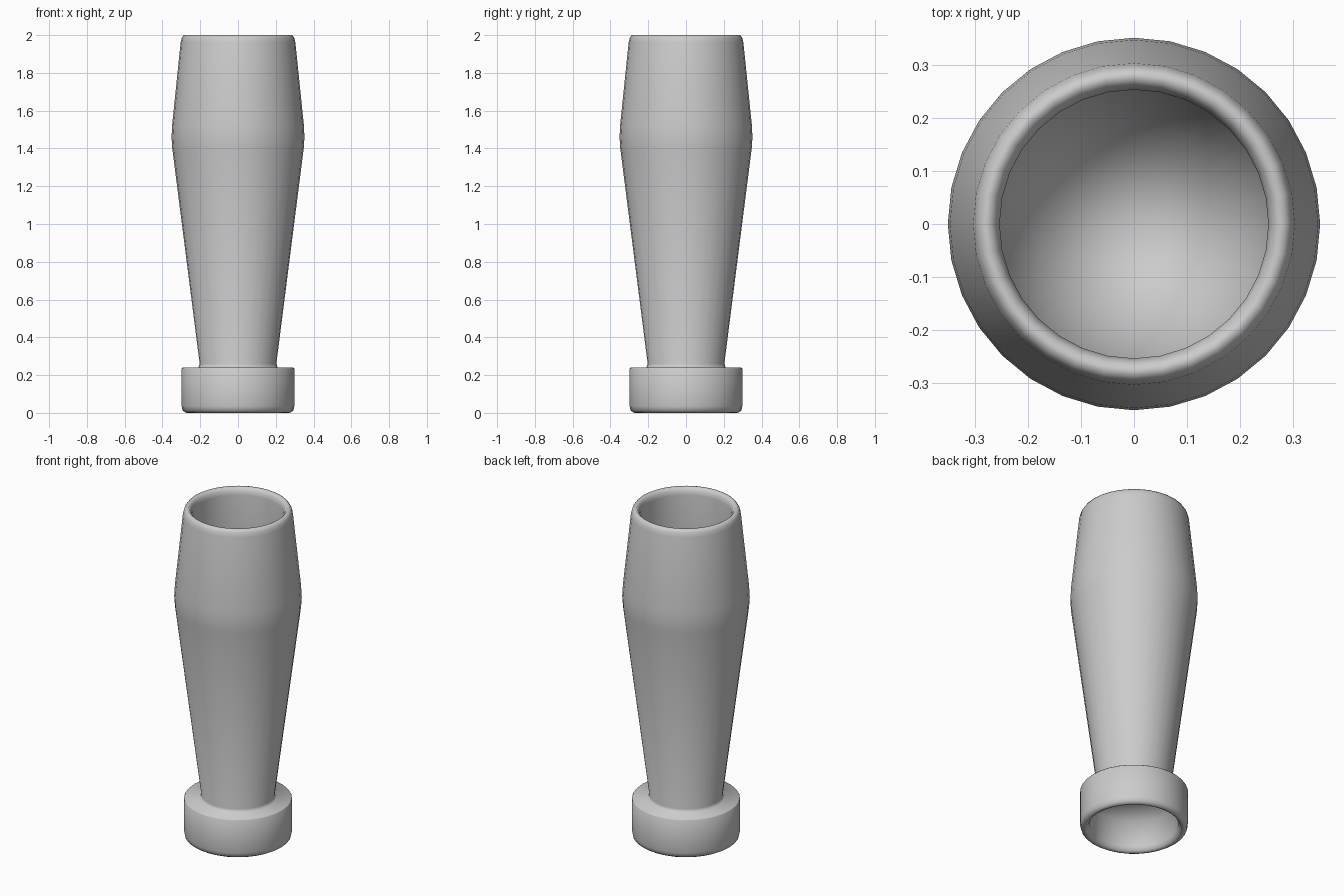
import bpy, bmesh
from math import sin, cos, tau

if "Cube" in bpy.data.objects:
    bpy.data.objects.remove(bpy.data.objects["Cube"])

SIDES = 32


def lathe(name, profile):
    """Revolve (radius, z) points around z; zero radius gives a pole."""
    bm = bmesh.new()
    rings = []
    for r, z in profile:
        n = 1 if r == 0 else SIDES
        rings.append([bm.verts.new((r * cos(tau * i / SIDES), r * sin(tau * i / SIDES), z))
                      for i in range(n)])
    for a, b in zip(rings, rings[1:]):
        for i in range(SIDES):
            j = (i + 1) % SIDES
            quad = [a[i % len(a)], a[j % len(a)], b[j % len(b)], b[i % len(b)]]
            bm.faces.new(list(dict.fromkeys(quad)))
    bmesh.ops.recalc_face_normals(bm, faces=bm.faces)
    for f in bm.faces:
        f.smooth = True
    mesh = bpy.data.meshes.new(name)
    bm.to_mesh(mesh)
    bm.free()
    obj = bpy.data.objects.new(name, mesh)
    bpy.context.collection.objects.link(obj)
    return obj


lathe("vase", [
    # recess under the foot
    (0, 0.19), (0.245, 0.19), (0.245, 0.03), (0.257, 0.008),
    # foot
    (0.27, 0), (0.28, 0.003), (0.293, 0.012), (0.298, 0.035), (0.298, 0.235),
    (0.294, 0.24), (0.21, 0.24),
    # tapered body and shoulder
    (0.203, 0.26), (0.348, 1.40), (0.352, 1.46), (0.348, 1.53), (0.304, 1.96),
    # rounded rim
    (0.298, 1.985), (0.287, 2.0), (0.272, 2.0), (0.26, 1.985), (0.254, 1.96),
    # inner wall and floor
    (0.299, 1.52), (0.302, 1.46), (0.298, 1.40), (0.155, 0.26), (0, 0.24),
])
